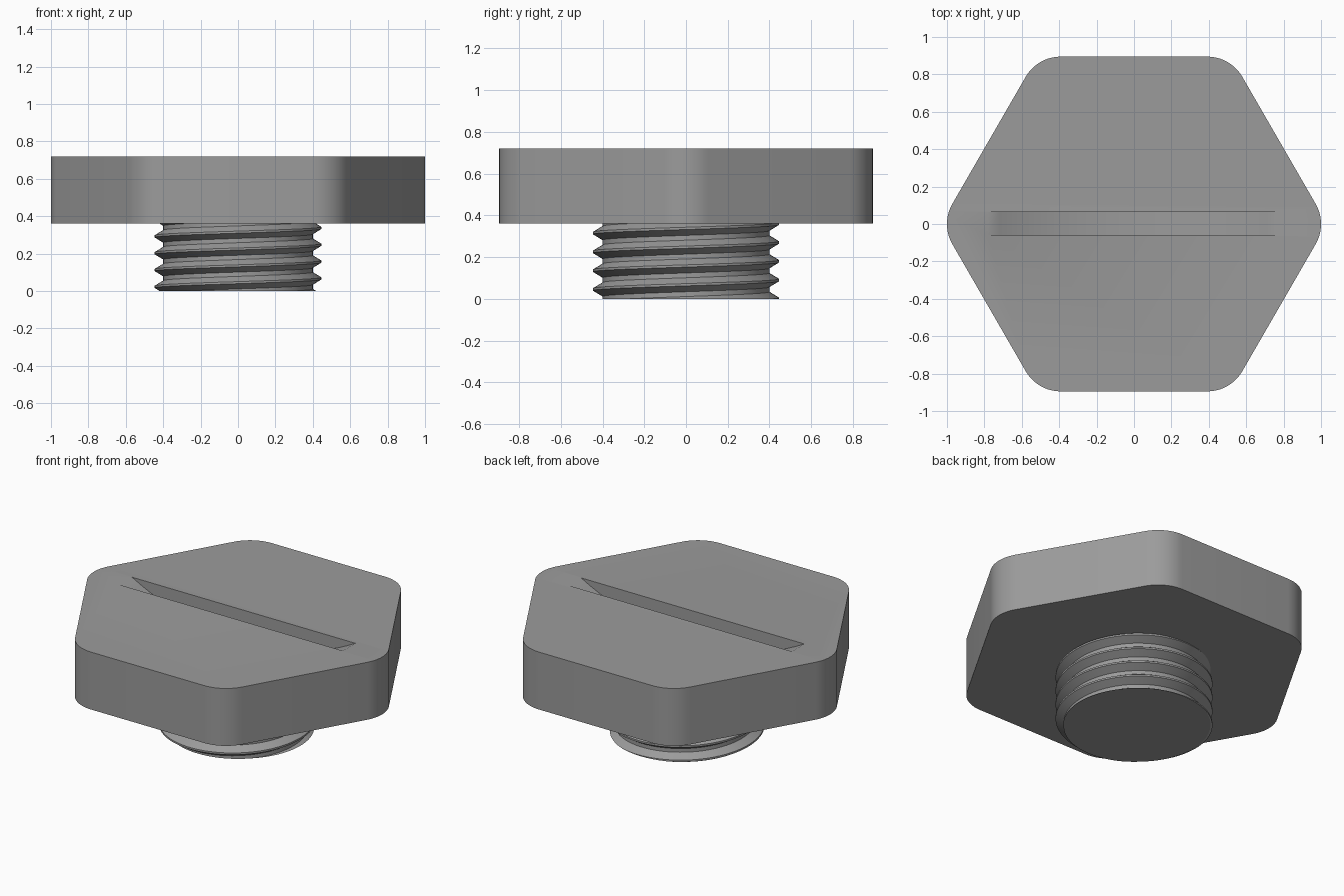
import bpy, bmesh, math

if "Cube" in bpy.data.objects:
    bpy.data.objects.remove(bpy.data.objects["Cube"])

TAU = 2 * math.pi
grey = bpy.data.materials.new("steel_grey")
grey.diffuse_color = (0.33, 0.33, 0.33, 1)
grey.use_nodes = True
grey.node_tree.nodes["Principled BSDF"].inputs["Base Color"].default_value = grey.diffuse_color


def make_object(name, bm):
    bmesh.ops.recalc_face_normals(bm, faces=bm.faces)
    mesh = bpy.data.meshes.new(name)
    bm.to_mesh(mesh)
    bm.free()
    mesh.materials.append(grey)
    obj = bpy.data.objects.new(name, mesh)
    bpy.context.collection.objects.link(obj)
    return obj


def prism(name, points, offset):
    """Extrude a closed outline along an offset vector."""
    bm = bmesh.new()
    face = bm.faces.new([bm.verts.new(p) for p in points])
    ext = bmesh.ops.extrude_face_region(bm, geom=[face])
    moved = [v for v in ext["geom"] if isinstance(v, bmesh.types.BMVert)]
    bmesh.ops.translate(bm, verts=moved, vec=offset)
    return make_object(name, bm)


def smooth(obj):
    bpy.ops.object.select_all(action="DESELECT")
    obj.select_set(True)
    bpy.context.view_layer.objects.active = obj
    bpy.ops.object.shade_smooth_by_angle(angle=math.radians(28))


# Hexagonal head with rounded corners
apothem, fillet, arc_steps = 0.895, 0.216, 10
centre = (apothem - fillet) / math.cos(math.pi / 6)
outline = []
for c in range(6):
    a = c * TAU / 6
    for s in range(arc_steps + 1):
        b = a + math.pi / 6 * (2 * s / arc_steps - 1)
        outline.append((centre * math.cos(a) + fillet * math.cos(b),
                        centre * math.sin(a) + fillet * math.sin(b), 0.36))
head = prism("hex_head", outline, (0, 0, 0.36))

# Coin slot with a shallow curved floor, cut into the head
x0, x1, depth, steps = -0.78, 0.77, 0.2, 24
half, mid = (x1 - x0) / 2, (x0 + x1) / 2
radius = (half ** 2 + depth ** 2) / (2 * depth)
sweep = math.asin(half / radius)
slot = [(x0, -0.06, 0.8)]
for i in range(steps + 1):
    a = sweep * (2 * i / steps - 1)
    slot.append((mid + radius * math.sin(a), -0.06,
                 0.72 - depth + radius * (1 - math.cos(a))))
slot.append((x1, -0.06, 0.8))
cutter = prism("slot_cutter", slot, (0, 0.124, 0))
cutter.hide_render = True
cut = head.modifiers.new("slot", "BOOLEAN")
cut.operation, cut.solver, cut.object = "DIFFERENCE", "EXACT", cutter
bpy.context.view_layer.objects.active = head
bpy.ops.object.modifier_apply(modifier=cut.name)
bpy.data.objects.remove(cutter)
smooth(head)

# Threaded stud: helical surface trimmed flat at both ends
pitch, root, crest, sides = 0.09, 0.40, 0.446, 72
profile = [(-0.0055, crest), (0.0055, crest), (0.0335, root), (0.0565, root)]
bm = bmesh.new()
columns = []
for i in range(sides):
    a = i * TAU / sides
    rise = pitch * i / sides - 0.0225
    columns.append([bm.verts.new((r * math.cos(a), r * math.sin(a), rise + z + k * pitch))
                    for k in range(-3, 8) for z, r in profile])
for i in range(sides):
    left = columns[i]
    # the last column joins the first one a full turn higher
    right = columns[i + 1] if i + 1 < sides else columns[0][len(profile):]
    for j in range(min(len(left), len(right)) - 1):
        bm.faces.new((left[j], right[j], right[j + 1], left[j + 1]))
for z, normal in ((0, (0, 0, -1)), (0.365, (0, 0, 1))):
    res = bmesh.ops.bisect_plane(bm, geom=bm.verts[:] + bm.edges[:] + bm.faces[:], dist=1e-6,
                                 plane_co=(0, 0, z), plane_no=normal, clear_outer=True)
    rim = [e for e in res["geom_cut"] if isinstance(e, bmesh.types.BMEdge)]
    bmesh.ops.contextual_create(bm, geom=rim)
smooth(make_object("threaded_stud", bm))
